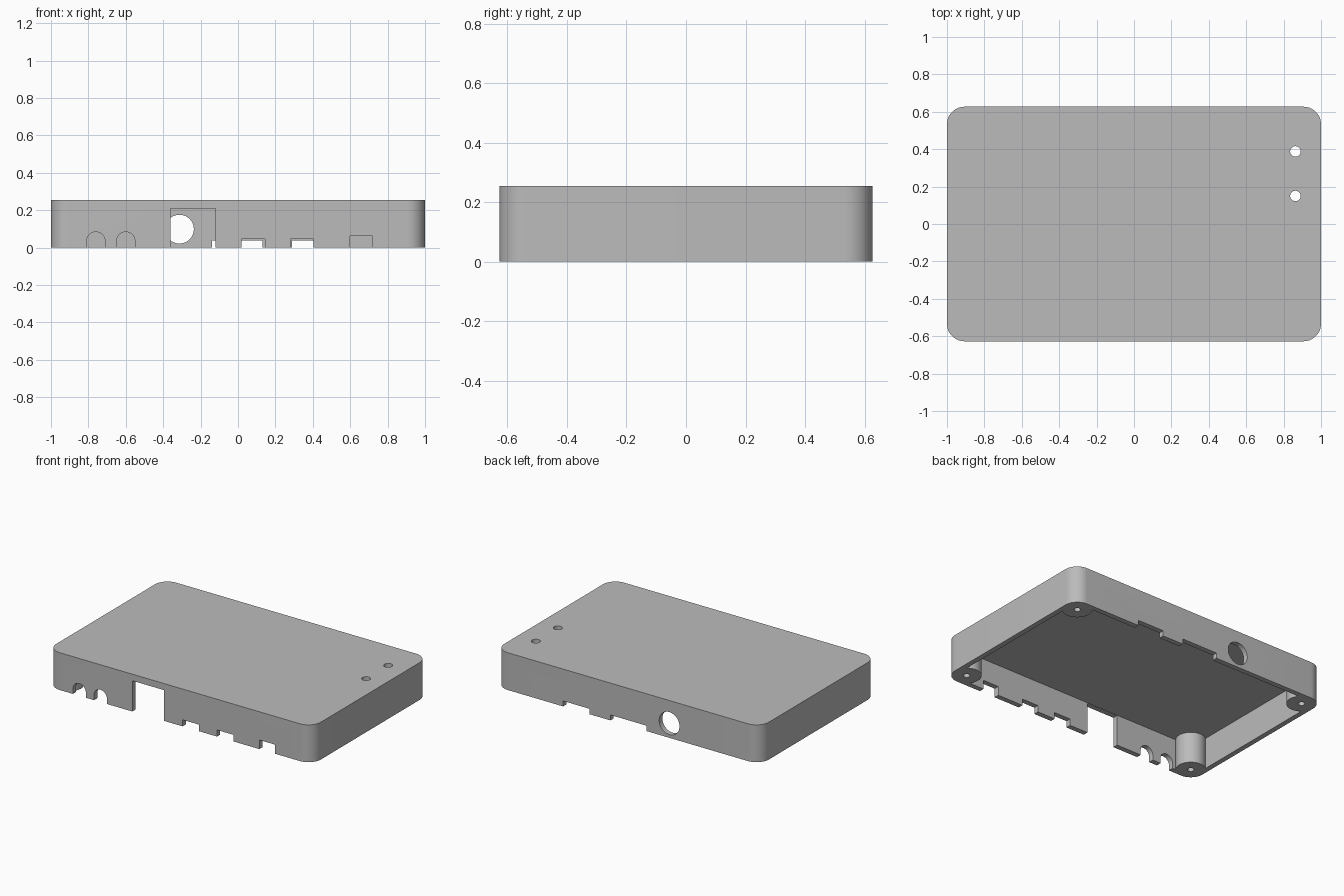
import bpy, bmesh
from math import cos, sin, pi, acos

cube = bpy.data.objects.get("Cube")
if cube:
    bpy.data.objects.remove(cube)

HALF_X, HALF_Y, HEIGHT = 1.0, 0.627, 0.255
CORNER, WALL, CEILING = 0.094, 0.035, 0.213

grey = bpy.data.materials.new("plain grey")
grey.use_nodes = True
grey.diffuse_color = (0.5, 0.5, 0.5, 1)
grey.node_tree.nodes["Principled BSDF"].inputs["Base Color"].default_value = grey.diffuse_color


def arc(cx, cy, r, start, end, steps):
    return [(cx + r * cos(start + (end - start) * i / steps),
             cy + r * sin(start + (end - start) * i / steps)) for i in range(steps + 1)]


def circle(cx, cy, r, steps=40):
    return arc(cx, cy, r, 0, 2 * pi, steps)[:-1]


def rect(x0, x1, top):
    return [(x0, -0.1), (x1, -0.1), (x1, top), (x0, top)]


def prism(name, outline, lo, hi, along="z"):
    """Extrude an outline along z, or an x-z outline along y."""
    bm = bmesh.new()
    place = (lambda a, b, t: (a, b, t)) if along == "z" else (lambda a, b, t: (a, t, b))
    face = bm.faces.new([bm.verts.new(place(a, b, lo)) for a, b in outline])
    moved = bmesh.ops.extrude_face_region(bm, geom=[face])["geom"]
    shift = place(0, 0, hi - lo)
    bmesh.ops.translate(bm, vec=shift, verts=[v for v in moved if isinstance(v, bmesh.types.BMVert)])
    bmesh.ops.recalc_face_normals(bm, faces=bm.faces)
    mesh = bpy.data.meshes.new(name)
    bm.to_mesh(mesh)
    bm.free()
    mesh.materials.append(grey)
    obj = bpy.data.objects.new(name, mesh)
    bpy.context.collection.objects.link(obj)
    return obj


# Corner centres, counter-clockwise from +x +y
cx, cy = HALF_X - CORNER, HALF_Y - CORNER
corners = [(cx, cy), (-cx, cy), (-cx, -cy), (cx, -cy)]

# Outer shell with rounded corners
shell = []
for i, (x, y) in enumerate(corners):
    shell += arc(x, y, CORNER, i * pi / 2, (i + 1) * pi / 2, 12)
lid = prism("case_lid", shell, 0, HEIGHT)

# Cavity outline, leaving a round screw post in each corner
phi = acos((CORNER - WALL) / CORNER)
cavity = []
for i, (x, y) in enumerate(corners):
    turn = i * pi / 2
    cavity += arc(x, y, CORNER, turn + 2 * pi - phi, turn + pi / 2 + phi, 20)
cutters = [prism("cavity_cutter", cavity, -0.1, CEILING)]

# Screw holes in the posts
for x, y in corners:
    cutters.append(prism("screw_cutter", circle(x, y, 0.021, 24), -0.1, 0.19))

# Two light holes in the top
for y in (0.388, 0.15):
    cutters.append(prism("light_hole_cutter", circle(0.863, y, 0.028), 0.1, 0.4))

# Front openings: tall slot, three low slots, two arches
front = [rect(-0.36, -0.12, 0.21), rect(0.02, 0.145, 0.045),
         rect(0.28, 0.405, 0.045), rect(0.6, 0.72, 0.062)]
for x in (-0.76, -0.6):
    front.append([(x - 0.049, -0.1), (x + 0.049, -0.1)] + arc(x, 0.035, 0.049, 0, pi, 20))
for outline in front:
    cutters.append(prism("front_cutter", outline, -0.8, -0.56, "y"))

# Back openings: two low slots and a round hole
back = [rect(-0.14, 0.132, 0.037), rect(0.29, 0.49, 0.037), circle(-0.313, 0.099, 0.077)]
for outline in back:
    cutters.append(prism("back_cutter", outline, 0.56, 0.8, "y"))

# Cut everything from the shell
bpy.ops.object.select_all(action="DESELECT")
lid.select_set(True)
bpy.context.view_layer.objects.active = lid
for cutter in cutters:
    cutter.hide_render = True
    mod = lid.modifiers.new("cut", "BOOLEAN")
    mod.operation = "DIFFERENCE"
    mod.solver = "EXACT"
    mod.object = cutter
    bpy.ops.object.modifier_apply(modifier=mod.name)
    bpy.data.objects.remove(cutter)

bpy.ops.object.shade_smooth_by_angle(angle=pi / 6)
